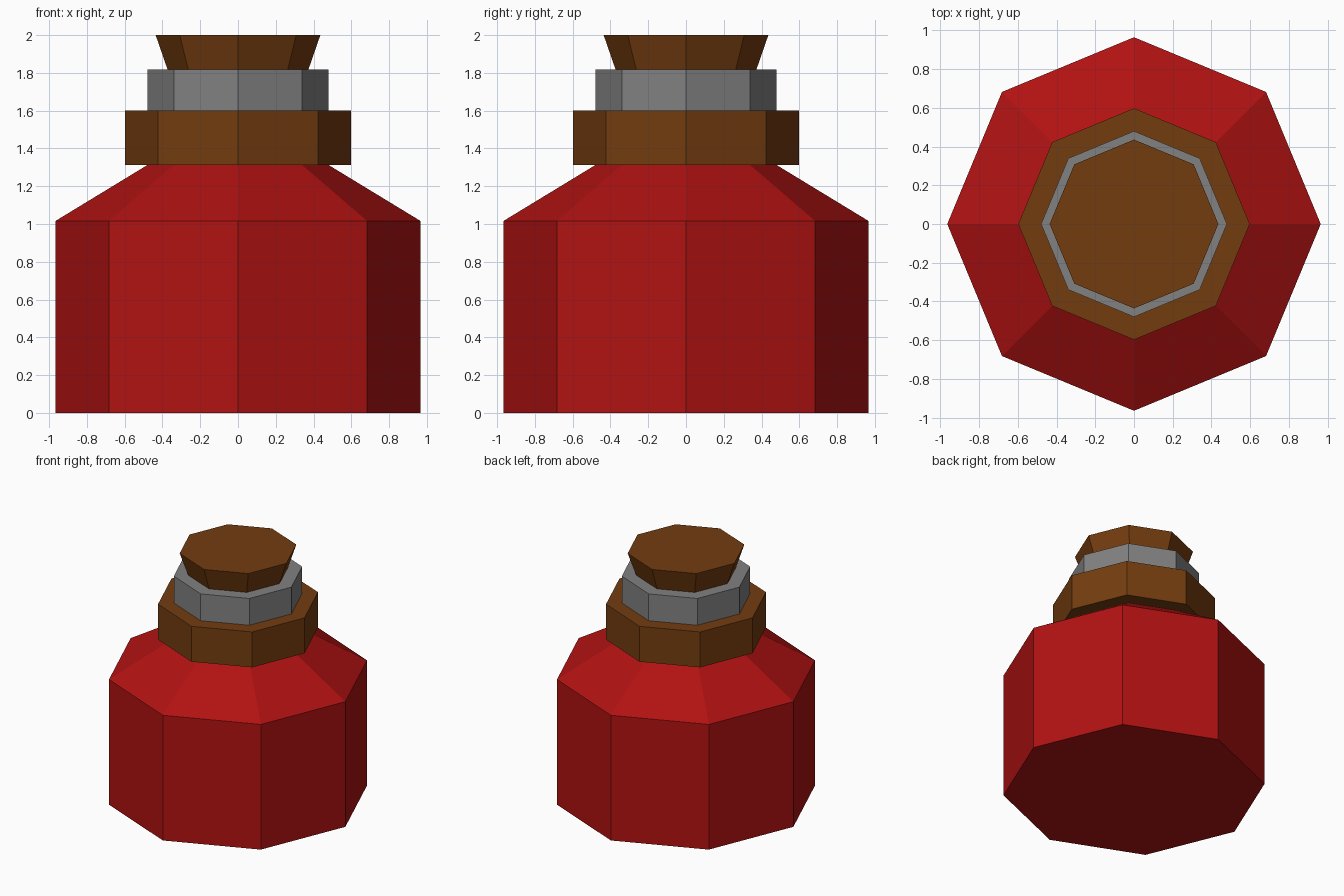
import bpy, bmesh, math

if "Cube" in bpy.data.objects:
    bpy.data.objects.remove(bpy.data.objects["Cube"])

SIDES = 8


def material(name, rgb):
    m = bpy.data.materials.new(name)
    m.diffuse_color = (*rgb, 1)
    m.use_nodes = True
    m.node_tree.nodes["Principled BSDF"].inputs["Base Color"].default_value = m.diffuse_color
    return m


def lathe(name, profile, mat):
    """Stack octagonal rings of (radius, height), corners on the axes, and cap both ends."""
    bm = bmesh.new()
    rings = []
    for r, z in profile:
        rings.append([bm.verts.new((r * math.cos(math.tau * i / SIDES),
                                    r * math.sin(math.tau * i / SIDES), z))
                      for i in range(SIDES)])
    for low, high in zip(rings, rings[1:]):
        for i in range(SIDES):
            j = (i + 1) % SIDES
            bm.faces.new((low[i], low[j], high[j], high[i]))
    bm.faces.new(rings[0][::-1])
    bm.faces.new(rings[-1])
    mesh = bpy.data.meshes.new(name)
    bm.to_mesh(mesh)
    bm.free()
    mesh.materials.append(mat)
    ob = bpy.data.objects.new(name, mesh)
    bpy.context.collection.objects.link(ob)
    return ob


red = material("red", (0.44, 0.006, 0.006))
brown = material("brown", (0.175, 0.046, 0.005))
grey = material("grey", (0.22, 0.22, 0.22))

# Bottle body with sloping shoulder
lathe("bottle_body", [(0.965, 0), (0.965, 1.017), (0.48, 1.312)], red)
# Wide collar around the neck
lathe("neck_collar", [(0.598, 1.312), (0.598, 1.6)], brown)
# Bottle neck
lathe("bottle_neck", [(0.48, 1.6), (0.48, 1.818)], grey)
# Flared stopper
lathe("cork_stopper", [(0.373, 1.818), (0.436, 2.0)], brown)
